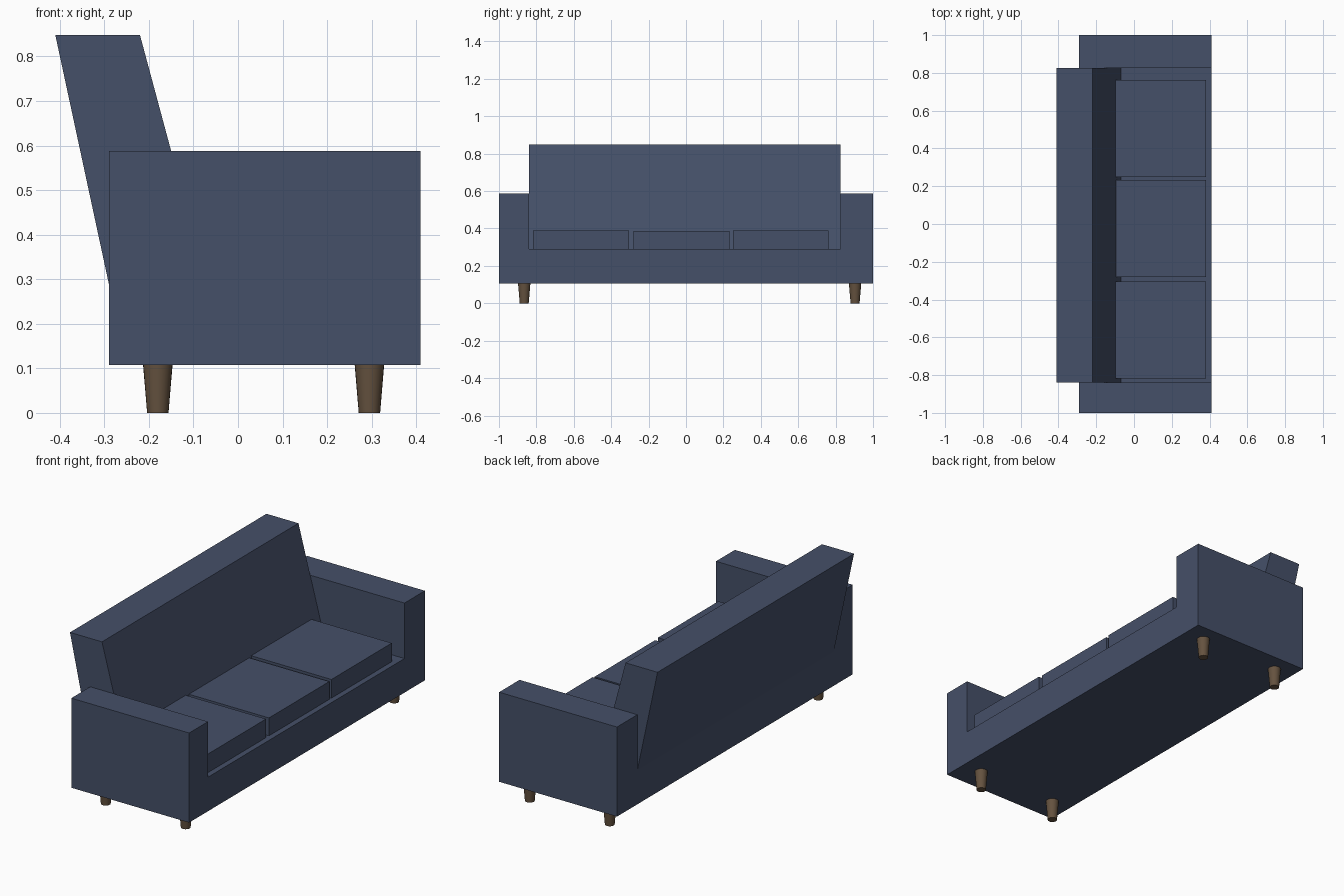
import bpy
import bmesh
from math import radians

if "Cube" in bpy.data.objects:
    bpy.data.objects.remove(bpy.data.objects["Cube"])


def material(name, rgb):
    mat = bpy.data.materials.new(name)
    mat.diffuse_color = (*rgb, 1)
    mat.use_nodes = True
    mat.node_tree.nodes["Principled BSDF"].inputs["Base Color"].default_value = mat.diffuse_color
    return mat


fabric = material("navy_fabric", (0.06, 0.08, 0.14))
wood = material("brown_wood", (0.13, 0.085, 0.05))


def extrude(name, profile, direction):
    """Extrude a closed planar profile along a direction vector."""
    bm = bmesh.new()
    face = bm.faces.new([bm.verts.new(p) for p in profile])
    result = bmesh.ops.extrude_face_region(bm, geom=[face], use_keep_orig=True)
    moved = [g for g in result["geom"] if isinstance(g, bmesh.types.BMVert)]
    bmesh.ops.translate(bm, verts=moved, vec=direction)
    bmesh.ops.recalc_face_normals(bm, faces=bm.faces)
    mesh = bpy.data.meshes.new(name)
    bm.to_mesh(mesh)
    bm.free()
    mesh.materials.append(fabric)
    obj = bpy.data.objects.new(name, mesh)
    bpy.context.collection.objects.link(obj)
    return obj


X_BACK, X_FRONT = -0.29, 0.41
Z_LOW, Z_SEAT, Z_ARM = 0.107, 0.29, 0.588
Y_IN0, Y_IN1 = -0.84, 0.827

# Base and arms: one U-shaped block
u_shape = [(-1, Z_LOW), (1, Z_LOW), (1, Z_ARM), (Y_IN1, Z_ARM),
           (Y_IN1, Z_SEAT), (Y_IN0, Z_SEAT), (Y_IN0, Z_ARM), (-1, Z_ARM)]
extrude("base_and_arms", [(X_BACK, y, z) for y, z in u_shape],
        (X_FRONT - X_BACK, 0, 0))

# Leaning backrest between the arms
back = [(-0.29, Z_SEAT), (-0.07, Z_SEAT), (-0.22, 0.848), (-0.41, 0.848)]
extrude("backrest", [(x, Y_IN0, z) for x, z in back], (0, Y_IN1 - Y_IN0, 0))

# Three seat cushions
for i, (y, top) in enumerate([(-0.817, 0.39), (-0.28, 0.386), (0.25, 0.39)]):
    side = [(-0.10, Z_SEAT), (0.38, Z_SEAT), (0.38, top), (-0.10, top)]
    extrude(f"seat_cushion_{i + 1}", [(x, y, z) for x, z in side], (0, 0.512, 0))

# Tapered legs
for x, end in ((-0.18, "back"), (0.295, "front")):
    for y, hand in ((-0.865, "left"), (0.904, "right")):
        bpy.ops.mesh.primitive_cone_add(vertices=24, radius1=0.024, radius2=0.033,
                                        depth=Z_LOW, location=(x, y, Z_LOW / 2))
        leg = bpy.context.object
        leg.name = f"{end}_leg_{hand}"
        leg.data.materials.append(wood)
        bpy.ops.object.shade_smooth_by_angle(angle=radians(30))
